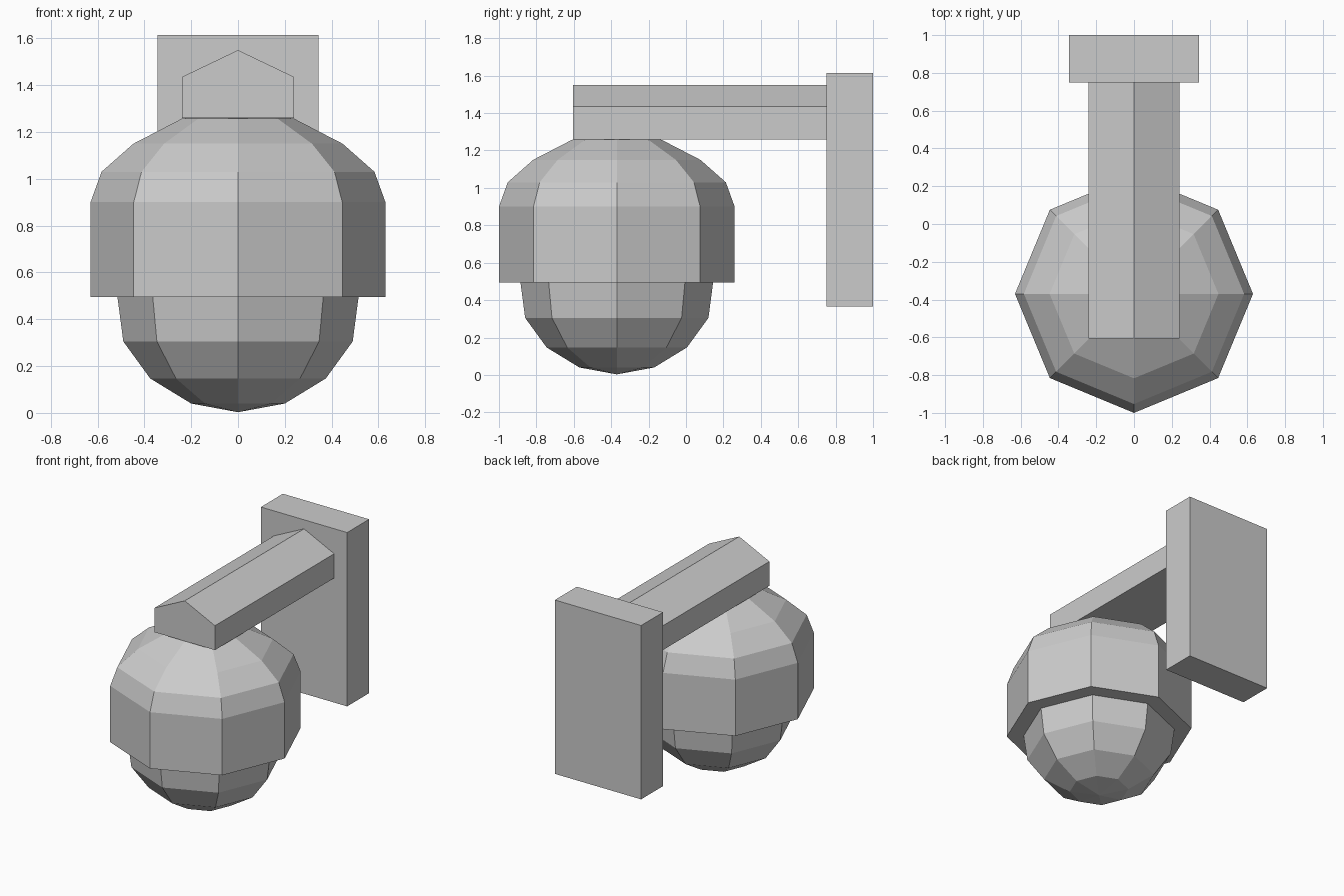
import bpy, bmesh, math

if "Cube" in bpy.data.objects:
    bpy.data.objects.remove(bpy.data.objects["Cube"])

AXIS_Y = -0.37
SIDES = 8


def finish(name, bm):
    bmesh.ops.recalc_face_normals(bm, faces=bm.faces[:])
    mesh = bpy.data.meshes.new(name)
    bm.to_mesh(mesh)
    bm.free()
    obj = bpy.data.objects.new(name, mesh)
    bpy.context.collection.objects.link(obj)
    return obj


def extrude_y(name, outline, y0, y1):
    """Extrude an (x, z) outline from y0 to y1."""
    bm = bmesh.new()
    a, b = ([bm.verts.new((x, y, z)) for x, z in outline] for y in (y0, y1))
    bm.faces.new(a)
    bm.faces.new(b)
    for i in range(len(a)):
        j = (i + 1) % len(a)
        bm.faces.new((a[i], a[j], b[j], b[i]))
    return finish(name, bm)


def lathe(name, rings, tip_z):
    """Stack (radius, z) rings, flat cap on the first and a tip past the last."""
    bm = bmesh.new()
    loops = [[bm.verts.new((r * math.cos(math.tau * i / SIDES),
                            AXIS_Y + r * math.sin(math.tau * i / SIDES), z))
              for i in range(SIDES)] for r, z in rings]
    tip = bm.verts.new((0, AXIS_Y, tip_z))
    bm.faces.new(loops[0])
    for i in range(SIDES):
        j = (i + 1) % SIDES
        for lo, hi in zip(loops, loops[1:]):
            bm.faces.new((lo[i], lo[j], hi[j], hi[i]))
        bm.faces.new((loops[-1][i], loops[-1][j], tip))
    return finish(name, bm)


# Wall plate
extrude_y("wall_plate", [(-0.343, 0.365), (0.343, 0.365), (0.343, 1.615), (-0.343, 1.615)], 0.75, 1.0)

# Arm with a ridged top
extrude_y("support_arm", [(-0.24, 1.26), (0.24, 1.26), (0.24, 1.435), (0, 1.55), (-0.24, 1.435)], -0.605, 0.75)

# Domed housing
lathe("housing", [(0.63, 0.495), (0.63, 0.90), (0.583, 1.03), (0.447, 1.15), (0.24, 1.257)], 1.29)

# Rounded lens hanging below the housing
lathe("lens_dome", [(0.515, 0.495), (0.49, 0.305), (0.375, 0.147), (0.20, 0.04)], 0.003)
